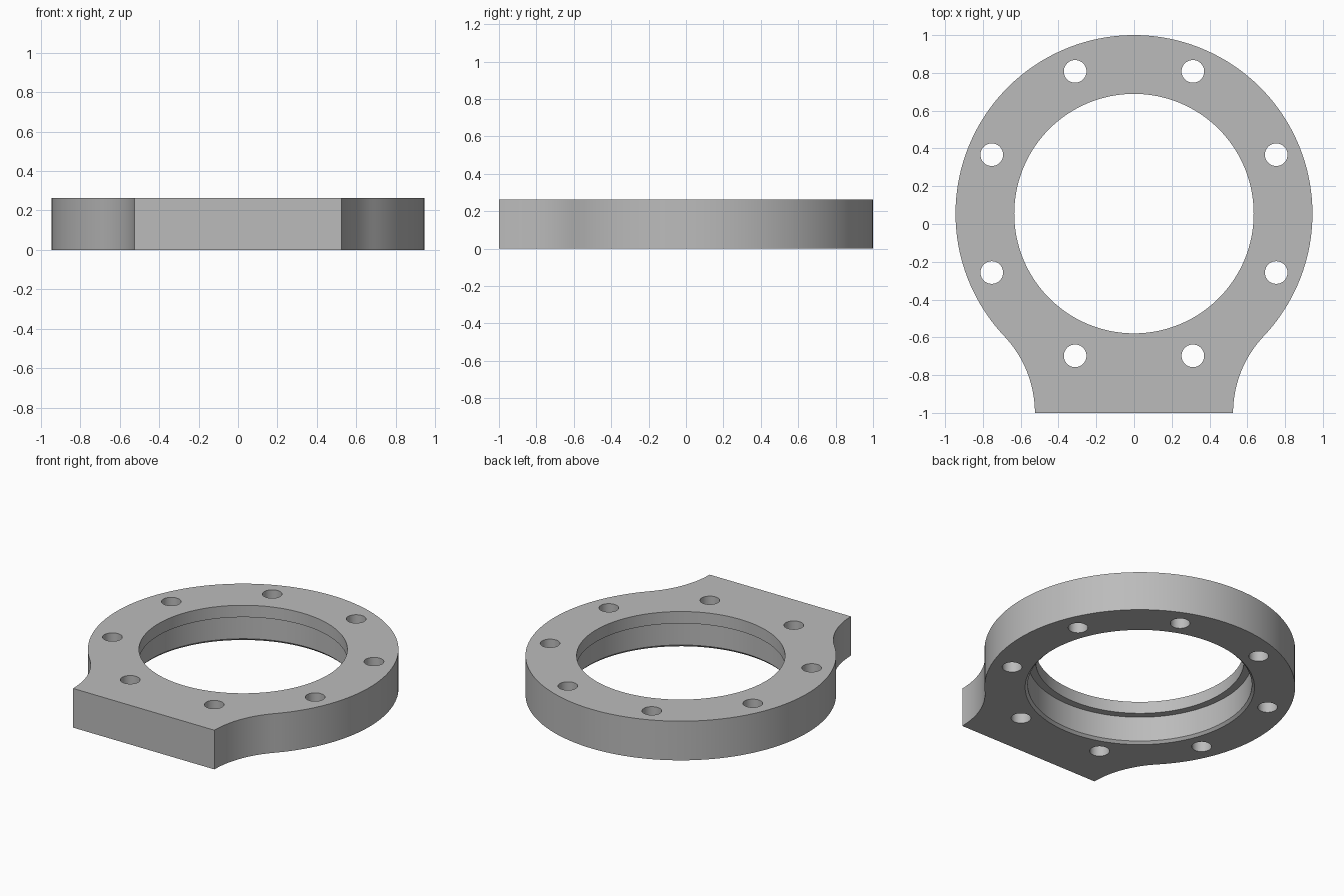
import bpy, bmesh, math
from mathutils import Vector

if "Cube" in bpy.data.objects:
    bpy.data.objects.remove(bpy.data.objects["Cube"], do_unlink=True)

THICK = 0.263
CENTRE = Vector((0, 0.055))
OUTER = 0.945
FOOT_HALF = 0.525
BOLT_CIRCLE, BOLT_RADIUS = 0.815, 0.06

grey = bpy.data.materials.new("plain grey")
grey.use_nodes = True
colour = (0.5, 0.5, 0.5, 1)
grey.diffuse_color = colour
grey.node_tree.nodes["Principled BSDF"].inputs["Base Color"].default_value = colour


def make_object(name, bm):
    bmesh.ops.recalc_face_normals(bm, faces=bm.faces)
    mesh = bpy.data.meshes.new(name)
    bm.to_mesh(mesh)
    bm.free()
    mesh.materials.append(grey)
    obj = bpy.data.objects.new(name, mesh)
    bpy.context.collection.objects.link(obj)
    return obj


def arc(centre, radius, start, end, steps):
    angles = [start + (end - start) * i / steps for i in range(steps + 1)]
    return [(centre[0] + radius * math.cos(a), centre[1] + radius * math.sin(a)) for a in angles]


def lathe(name, profile, centre, sides):
    """Closed solid turned from (radius, z) pairs."""
    bm = bmesh.new()
    rings = []
    for radius, z in profile:
        ring = arc(centre, radius, 0, math.tau, sides)[:-1]
        rings.append([bm.verts.new((x, y, z)) for x, y in ring])
    for low, high in zip(rings, rings[1:]):
        for i in range(sides):
            j = (i + 1) % sides
            bm.faces.new((low[i], low[j], high[j], high[i]))
    bm.faces.new(rings[0])
    bm.faces.new(rings[-1])
    return make_object(name, bm)


# Outline: round body blending through concave fillets into a flat foot
drop = CENTRE.y + 1
fillet = (FOOT_HALF**2 + drop**2 - OUTER**2) / (2 * (OUTER - FOOT_HALF))
fillet_centre = (FOOT_HALF + fillet, -1)
join = math.atan2(-drop, fillet_centre[0])
right_fillet = arc(fillet_centre, fillet, math.pi, math.pi + join, 20)
left_fillet = [(-x, y) for x, y in reversed(right_fillet)]
body_arc = arc(CENTRE, OUTER, join, math.pi - join, 120)
outline = right_fillet + body_arc[1:-1] + left_fillet

bm = bmesh.new()
base = bm.faces.new([bm.verts.new((x, y, 0)) for x, y in outline])
extruded = bmesh.ops.extrude_face_region(bm, geom=[base], use_keep_orig=True)
top = [v for v in extruded["geom"] if isinstance(v, bmesh.types.BMVert)]
bmesh.ops.translate(bm, verts=top, vec=(0, 0, THICK))
flange = make_object("flange_plate", bm)

# Stepped bore with a chamfered mouth underneath
bore = [(0.713, -0.015), (0.682, 0.016), (0.682, 0.183), (0.634, 0.183), (0.634, THICK + 0.1)]
cutters = [lathe("bore_cutter", bore, CENTRE, 128)]

# Eight bolt holes
for i in range(8):
    a = math.tau * (i + 0.5) / 8
    spot = CENTRE + BOLT_CIRCLE * Vector((math.cos(a), math.sin(a)))
    hole = [(BOLT_RADIUS, -0.1), (BOLT_RADIUS, THICK + 0.1)]
    cutters.append(lathe("bolt_hole_cutter", hole, spot, 40))

bpy.ops.object.select_all(action="DESELECT")
bpy.context.view_layer.objects.active = flange
flange.select_set(True)
for cutter in cutters:
    cutter.hide_render = True
    cut = flange.modifiers.new("cut", "BOOLEAN")
    cut.operation = "DIFFERENCE"
    cut.solver = "EXACT"
    cut.object = cutter
    bpy.ops.object.modifier_apply(modifier=cut.name)
    bpy.data.objects.remove(cutter, do_unlink=True)

bpy.ops.object.shade_smooth_by_angle(angle=math.radians(30))
